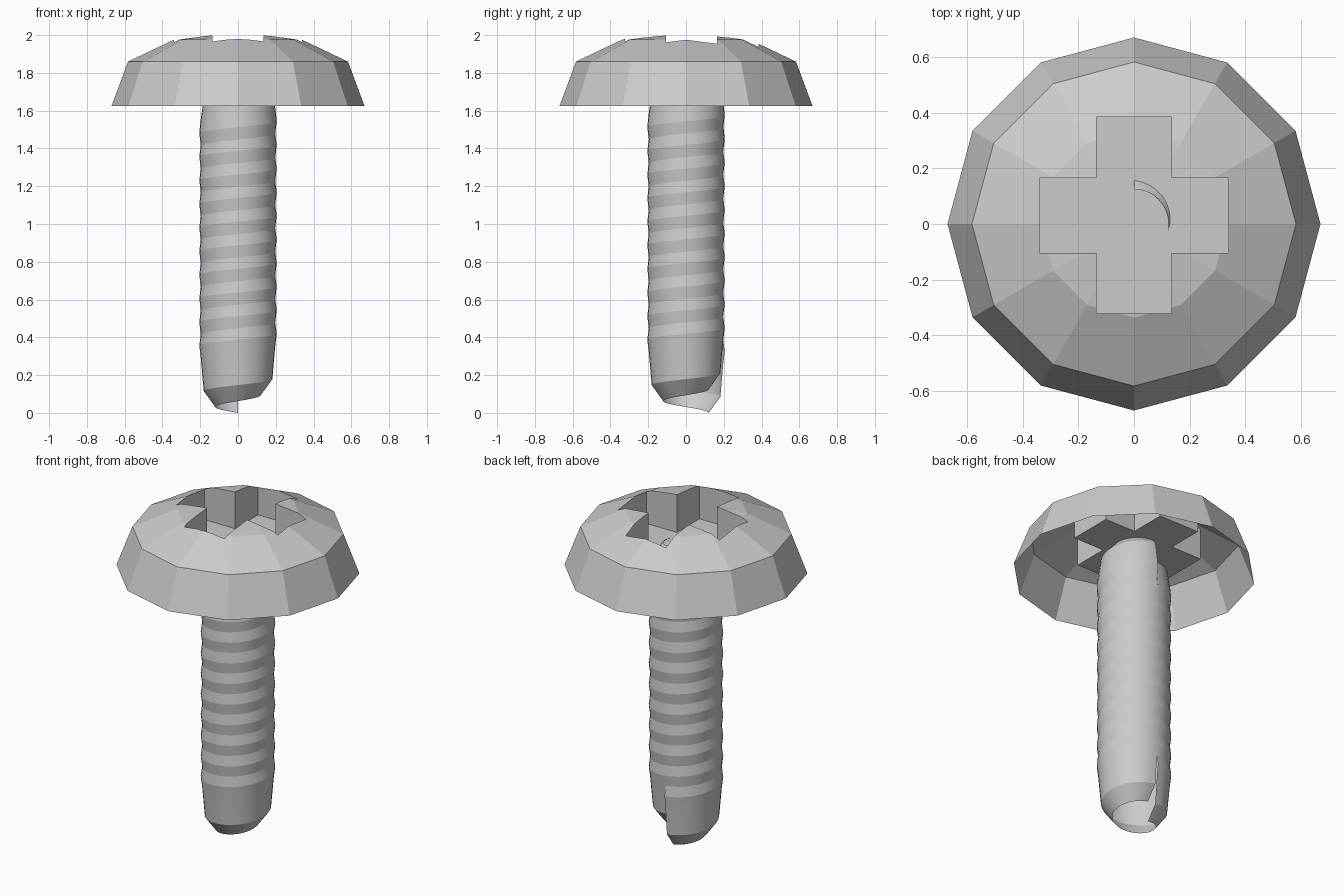
import bpy, bmesh, math

if "Cube" in bpy.data.objects:
    bpy.data.objects.remove(bpy.data.objects["Cube"])

FLOOR = 1.77      # bottom of the cross recess
PITCH = 0.125     # thread rise per turn


def make_object(name, verts, faces):
    mesh = bpy.data.meshes.new(name)
    mesh.from_pydata(verts, [], faces)
    ob = bpy.data.objects.new(name, mesh)
    bpy.context.collection.objects.link(ob)
    bm = bmesh.new()
    bm.from_mesh(mesh)
    bmesh.ops.recalc_face_normals(bm, faces=bm.faces)
    bm.to_mesh(mesh)
    bm.free()
    return ob


def activate(ob):
    bpy.ops.object.select_all(action='DESELECT')
    ob.select_set(True)
    bpy.context.view_layer.objects.active = ob


# Head: twelve-sided dome
N = 12
rings = [(0.67, 1.625), (0.582, 1.86), (0.336, 1.977)]
verts = [(r * math.cos(2 * math.pi * i / N), r * math.sin(2 * math.pi * i / N), z)
         for r, z in rings for i in range(N)]
verts.append((0, 0, 2.022))
faces = [tuple(range(N))]
for k in range(len(rings) - 1):
    for i in range(N):
        j = (i + 1) % N
        faces.append((k * N + i, k * N + j, (k + 1) * N + j, (k + 1) * N + i))
top = (len(rings) - 1) * N
faces += [(top + i, top + (i + 1) % N, len(verts) - 1) for i in range(N)]
head = make_object("screw_head", verts, faces)

# Cross-shaped cutter for the driver recess
outline = [(0.34, -0.105), (0.34, 0.165), (0.135, 0.165), (0.135, 0.385),
           (-0.135, 0.385), (-0.135, 0.165), (-0.34, 0.165), (-0.34, -0.105),
           (-0.135, -0.105), (-0.135, -0.322), (0.135, -0.322), (0.135, -0.105)]
n = len(outline)
cverts = [(x, y, z) for z in (FLOOR, 2.3) for x, y in outline]
cfaces = [tuple(range(n)), tuple(range(n, 2 * n))]
cfaces += [(i, (i + 1) % n, n + (i + 1) % n, n + i) for i in range(n)]
cutter = make_object("recess_cutter", cverts, cfaces)
cutter.hide_render = True

activate(head)
mod = head.modifiers.new("recess", 'BOOLEAN')
mod.operation = 'DIFFERENCE'
mod.solver = 'EXACT'
mod.object = cutter
bpy.ops.object.modifier_apply(modifier=mod.name)
bpy.data.objects.remove(cutter)

# Open the underside: the head is a hollow shell
bm = bmesh.new()
bm.from_mesh(head.data)
under = [f for f in bm.faces if all(v.co.z < 1.63 for v in f.verts)]
bmesh.ops.delete(bm, geom=under, context='FACES')
bm.to_mesh(head.data)
bm.free()

# Shank: a rippled profile swept one turn, rising by one thread pitch
profile = [(0.12, 0.0), (0.182, 0.085)]
for k in range(10):
    crest = 0.325 + k * PITCH
    profile += [(0.197, crest - 0.065), (0.205, crest)]
profile += [(0.199, 1.51), (0.184, 1.615), (0.125, FLOOR + 0.035 - PITCH)]

STEPS = 32
m = len(profile)
sverts, sfaces = [], []
for s in range(STEPS + 1):
    t = s / STEPS
    a = math.pi / 2 + 2 * math.pi * t
    sverts += [(r * math.cos(a), r * math.sin(a), z + PITCH * t) for r, z in profile]
for s in range(STEPS):
    for k in range(m - 1):
        a, b = s * m + k, (s + 1) * m + k
        sfaces.append((a, b, b + 1, a + 1))
shank = make_object("threaded_shank", sverts, sfaces)

# Close the thread seam where the turns meet, leaving the spiral ends open
bm = bmesh.new()
bm.from_mesh(shank.data)
bmesh.ops.remove_doubles(bm, verts=bm.verts, dist=0.0005)
bm.to_mesh(shank.data)
bm.free()
activate(shank)
bpy.ops.object.shade_smooth_by_angle(angle=math.radians(12))
